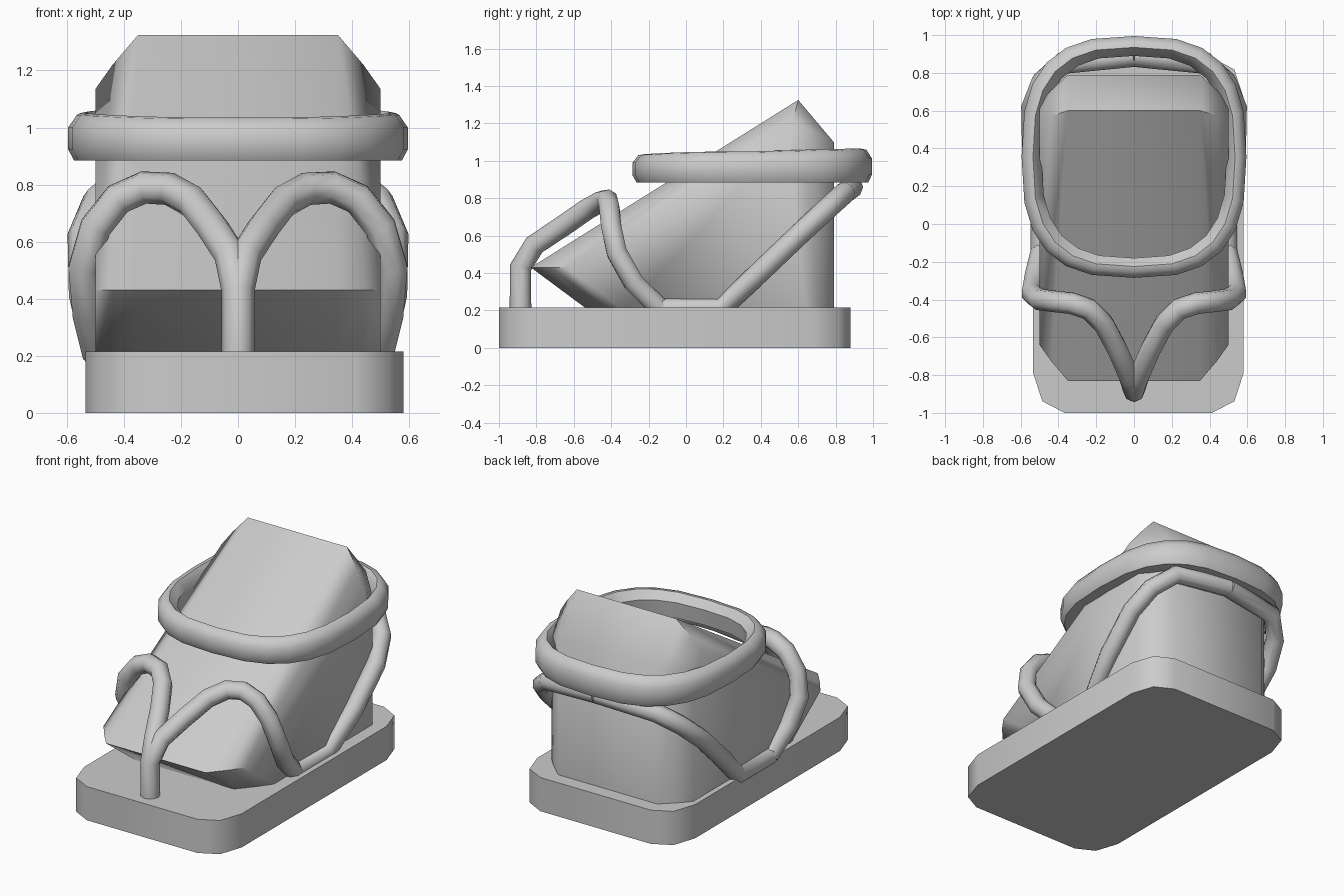
import bpy, bmesh
from math import sin, cos, pi, radians, copysign

cube = bpy.data.objects.get("Cube")
if cube:
    bpy.data.objects.remove(cube, do_unlink=True)

GREY = (0.6, 0.6, 0.6, 1)
mat = bpy.data.materials.new("plain grey")
mat.use_nodes = True
mat.diffuse_color = GREY
mat.node_tree.nodes["Principled BSDF"].inputs["Base Color"].default_value = GREY


def finish(name, bm, angle):
    bmesh.ops.recalc_face_normals(bm, faces=bm.faces)
    mesh = bpy.data.meshes.new(name)
    bm.to_mesh(mesh)
    bm.free()
    mesh.materials.append(mat)
    obj = bpy.data.objects.new(name, mesh)
    bpy.context.collection.objects.link(obj)
    bpy.ops.object.select_all(action="DESELECT")
    obj.select_set(True)
    bpy.context.view_layer.objects.active = obj
    bpy.ops.object.shade_smooth_by_angle(angle=radians(angle))


def strap(name, path, radius):
    """Round tube along a path."""
    curve = bpy.data.curves.new(name, "CURVE")
    curve.dimensions = "3D"
    curve.bevel_depth = radius
    curve.bevel_resolution = 2
    curve.use_fill_caps = True
    spline = curve.splines.new("POLY")
    spline.points.add(len(path) - 1)
    for point, co in zip(spline.points, path):
        point.co = (*co, 1)
    spline.use_smooth = True
    curve.materials.append(mat)
    bpy.context.collection.objects.link(bpy.data.objects.new(name, curve))


# Sole: slab with rounded corners
bm = bmesh.new()
outline = []
for i, (sx, sy) in enumerate(((1, 1), (-1, 1), (-1, -1), (1, -1))):
    for k in range(3):
        a = (i + k / 2) * pi / 2
        outline.append((0.023 + sx * 0.39 + 0.167 * cos(a),
                        -0.06 + sy * 0.73 + 0.21 * sin(a)))
base = bm.faces.new([bm.verts.new((x, y, 0)) for x, y in outline])
top = bmesh.ops.extrude_face_region(bm, geom=[base])["geom"]
bmesh.ops.translate(bm, vec=(0, 0, 0.215),
                    verts=[v for v in top if isinstance(v, bmesh.types.BMVert)])
finish("sole", bm, 50)

# Foot: wedge with softened sides, as the hull of five bent edges
# (y, z, change of y and of z towards the side)
bm = bmesh.new()
edges = [(-0.83, 0.43, 0.19, 0), (-0.52, 0.2, 0.19, 0), (0.79, 0.2, -0.15, 0),
         (0.79, 1.1, -0.15, -0.1), (0.6, 1.325, -0.05, -0.19)]
for y, z, dy, dz in edges:
    for side in (-1, 1):
        for t in (0, 0.6, 1):
            d = t ** 1.15
            bm.verts.new((side * (0.35 + 0.15 * t), y + dy * d, z + dz * d))
bmesh.ops.convex_hull(bm, input=bm.verts)
bmesh.ops.dissolve_limit(bm, angle_limit=radians(1), verts=bm.verts, edges=bm.edges)
finish("foot", bm, 56)

# Ankle strap: flat-bottomed band swept round a squarish oval
bm = bmesh.new()
section = [(-0.09, 0.885), (-0.02, 0.885), (0, 0.92), (0, 0.99),
           (-0.03, 1.03), (-0.06, 1.035), (-0.105, 0.99)]
count = 24
rings = []
for i in range(count):
    a = 2 * pi * i / count
    cx = copysign(abs(cos(a)) ** 0.72, cos(a))
    cy = copysign(abs(sin(a)) ** 0.72, sin(a))
    lift = 1 + 0.2 * max(0, sin(a)) + 0.1 * cos(a) ** 2
    rings.append([bm.verts.new((cx * (0.595 + r), 0.355 + cy * (0.64 + r),
                                0.885 + (z - 0.885) * lift)) for r, z in section])
for i in range(count):
    a, b = rings[i], rings[(i + 1) % count]
    for k in range(len(section)):
        n = (k + 1) % len(section)
        bm.faces.new((a[k], b[k], b[n], a[n]))
finish("ankle_strap", bm, 50)

# Toe straps: post between the toes, arching over to each side
toe_path = [(0, -0.885, 0.2), (0, -0.885, 0.43), (0.025, -0.81, 0.55),
            (0.09, -0.66, 0.65), (0.16, -0.53, 0.74), (0.24, -0.45, 0.785),
            (0.33, -0.42, 0.79), (0.42, -0.41, 0.75), (0.5, -0.4, 0.65),
            (0.54, -0.37, 0.51), (0.525, -0.28, 0.35), (0.49, -0.14, 0.21)]
# Heel straps: along the sole edge, then up and round the heel
heel_path = [(0.49, -0.14, 0.21), (0.49, 0.19, 0.21), (0.535, 0.4, 0.41),
             (0.54, 0.62, 0.62), (0.49, 0.75, 0.74), (0.38, 0.85, 0.83), (0, 0.89, 0.86)]
for word, side in (("left", 1), ("right", -1)):
    strap(word + "_toe_strap", [(side * x, y, z) for x, y, z in toe_path], 0.058)
    strap(word + "_heel_strap", [(side * x, y, z) for x, y, z in heel_path], 0.058)
